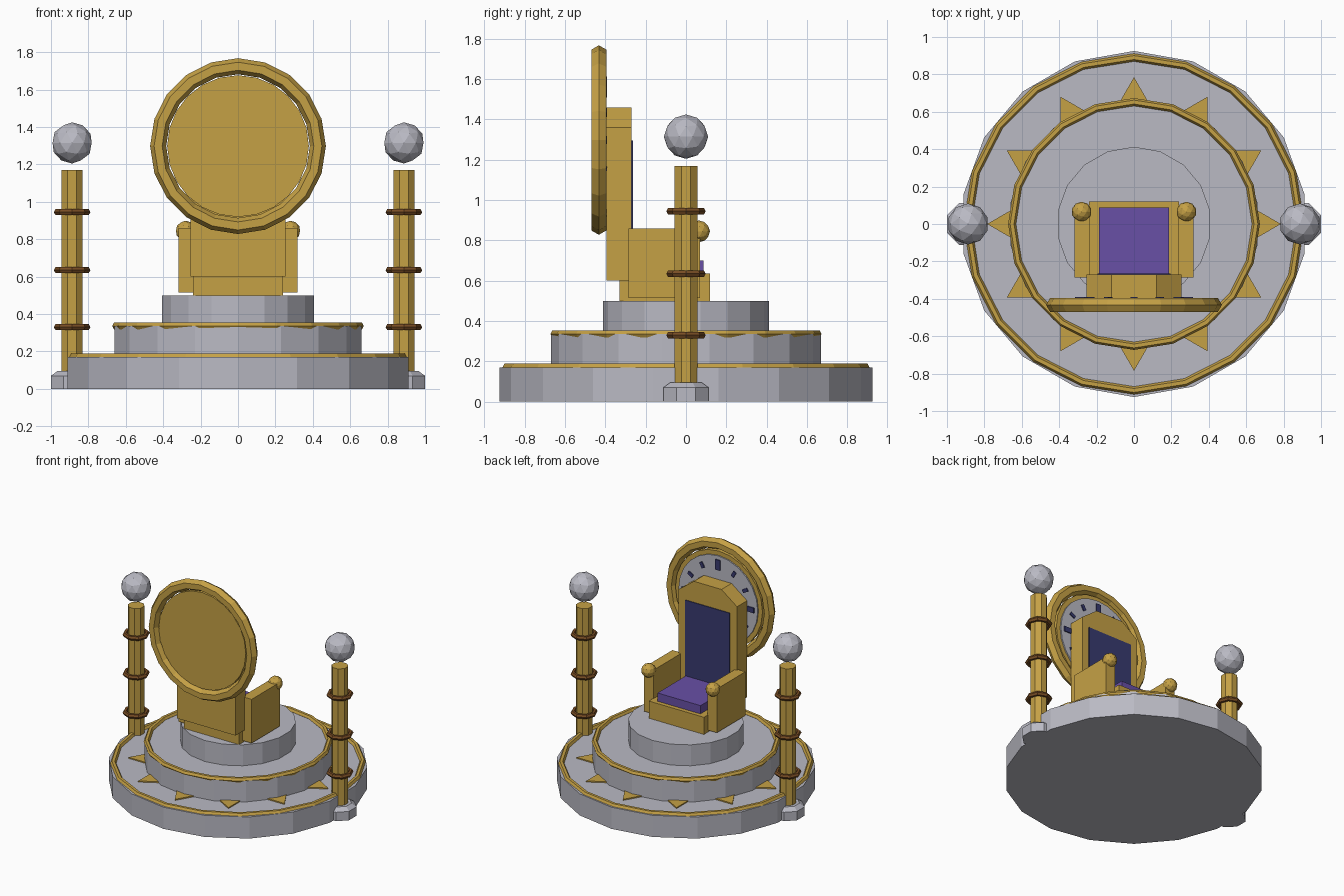
import bpy, bmesh
from math import pi, radians, sin, cos
from mathutils import Matrix, Vector

cube = bpy.data.objects.get("Cube")
if cube:
    bpy.data.objects.remove(cube)


def material(name, rgb):
    m = bpy.data.materials.new(name)
    m.use_nodes = True
    m.diffuse_color = (*rgb, 1)
    m.node_tree.nodes["Principled BSDF"].inputs["Base Color"].default_value = (*rgb, 1)
    return m


GOLD = material("gold", (0.56, 0.355, 0.06))
STONE = material("pale stone", (0.49, 0.49, 0.55))
BRONZE = material("bronze", (0.19, 0.075, 0.018))
PURPLE = material("purple cloth", (0.14, 0.08, 0.38))
NAVY = material("navy", (0.04, 0.043, 0.16))


def finish(name, bm, mat, matrix=Matrix()):
    bm.transform(matrix)
    bmesh.ops.recalc_face_normals(bm, faces=bm.faces)
    mesh = bpy.data.meshes.new(name)
    bm.to_mesh(mesh)
    bm.free()
    mesh.materials.append(mat)
    ob = bpy.data.objects.new(name, mesh)
    bpy.context.collection.objects.link(ob)
    return ob


def box(name, mat, x, y, z, matrix=Matrix()):
    bm = bmesh.new()
    bmesh.ops.create_cube(bm, size=1)
    for v in bm.verts:
        for i, (lo, hi) in enumerate((x, y, z)):
            v.co[i] = lo if v.co[i] < 0 else hi
    return finish(name, bm, mat, matrix)


def extrude(name, mat, points, depth, matrix=Matrix()):
    """Prism from a flat outline, extruded along local z."""
    bm = bmesh.new()
    face = bm.faces.new([bm.verts.new((px, py, 0)) for px, py in points])
    side = bmesh.ops.extrude_face_region(bm, geom=[face])["geom"]
    bmesh.ops.translate(bm, vec=(0, 0, depth),
                        verts=[g for g in side if isinstance(g, bmesh.types.BMVert)])
    return finish(name, bm, mat, matrix)


def polygon(radius, sides, turn=0.0):
    return [(radius * cos(turn + 2 * pi * i / sides), radius * sin(turn + 2 * pi * i / sides))
            for i in range(sides)]


def ring(name, mat, major, minor, sides, matrix=Matrix(), turn=0.0):
    """Ring with a six-sided section."""
    bm = bmesh.new()
    loops = []
    for i in range(sides):
        a = turn + 2 * pi * i / sides
        loops.append([bm.verts.new(((major + px) * cos(a), (major + px) * sin(a), pz))
                      for px, pz in polygon(minor, 6)])
    for i in range(sides):
        a, b = loops[i], loops[(i + 1) % sides]
        for j in range(6):
            k = (j + 1) % 6
            bm.faces.new((a[j], b[j], b[k], a[k]))
    return finish(name, bm, mat, matrix)


def ball(name, mat, radius, centre, detail=2):
    bm = bmesh.new()
    bmesh.ops.create_icosphere(bm, subdivisions=detail, radius=radius)
    return finish(name, bm, mat, Matrix.Translation(centre))


def lift(z):
    return Matrix.Translation((0, 0, z))


# Stepped round dais with gold trim
extrude("lower_step", STONE, polygon(0.925, 18, pi / 2), 0.17)
extrude("middle_step", STONE, polygon(0.67, 18, pi / 2), 0.175, lift(0.16))
extrude("upper_step", STONE, polygon(0.413, 18, pi / 2), 0.18, lift(0.32))
ring("lower_trim", GOLD, 0.89, 0.021, 20, lift(0.17))
ring("middle_trim", GOLD, 0.652, 0.021, 20, lift(0.336))

# Sunray inlay around the lower step
for i in range(12):
    turn = Matrix.Rotation(i * pi / 6, 4, "Z")
    extrude("sunray", GOLD, polygon(0.105, 3), 0.014,
            turn @ Matrix.Translation((0.68, 0, 0.165)))

# Side posts
for side, label in ((1, "left"), (-1, "right")):
    base = Matrix.Translation((side * 0.887, 0, 0))
    foot = bmesh.new()
    for z0, z1, r0, r1 in ((0, 0.07, 0.122, 0.122), (0.07, 0.095, 0.122, 0.085)):
        bmesh.ops.create_cone(foot, cap_ends=True, segments=8, radius1=r0, radius2=r1,
                              depth=z1 - z0,
                              matrix=lift((z0 + z1) / 2) @ Matrix.Rotation(pi / 8, 4, "Z"))
    finish(label + "_post_foot", foot, STONE, base)
    extrude(label + "_post", GOLD, polygon(0.061, 8, pi / 8), 1.09, base @ lift(0.08))
    for z in (0.33, 0.635, 0.945):
        ring(label + "_post_band", BRONZE, 0.08, 0.018, 8, base @ lift(z))
    ball(label + "_post_globe", STONE, 0.11, (side * 0.887, 0, 1.315))

# Throne, facing +y
box("seat", GOLD, (-0.24, 0.24), (-0.33, 0.12), (0.49, 0.635))
box("cushion", PURPLE, (-0.187, 0.187), (-0.265, 0.087), (0.63, 0.70))
UPRIGHT = Matrix.Rotation(pi / 2, 4, "X")
extrude("backrest", GOLD,
        [(-0.255, 0.6), (0.255, 0.6), (0.255, 1.36), (0.12, 1.46), (-0.12, 1.46), (-0.255, 1.36)],
        0.125, Matrix.Translation((0, -0.27, 0)) @ UPRIGHT)
box("backrest_panel", NAVY, (-0.195, 0.195), (-0.272, -0.264), (0.68, 1.295))
for side, label in ((1, "left"), (-1, "right")):
    box(label + "_arm", GOLD, sorted((side * 0.235, side * 0.318)), (-0.285, 0.07), (0.515, 0.86))
    ball(label + "_arm_knob", GOLD, 0.054, (side * 0.28, 0.065, 0.845))

# Round halo dial behind the backrest; local z points to +y
HALO = Matrix.Translation((0, -0.4325, 1.298)) @ Matrix.Rotation(-pi / 2, 4, "X")
ring("halo_ring", GOLD, 0.427, 0.043, 20, HALO)
extrude("dial_rim", GOLD, polygon(0.379, 24), 0.035, HALO @ lift(-0.012))
extrude("dial_face", STONE, polygon(0.345, 24), 0.012, HALO @ lift(0.021))
for i in range(12):
    w, h = (0.02, 0.04) if i % 3 == 0 else (0.013, 0.023)
    box("dial_mark", NAVY, (0.275 - h, 0.275 + h), (-w, w), (0.032, 0.041),
        HALO @ Matrix.Rotation(i * pi / 6, 4, "Z"))
